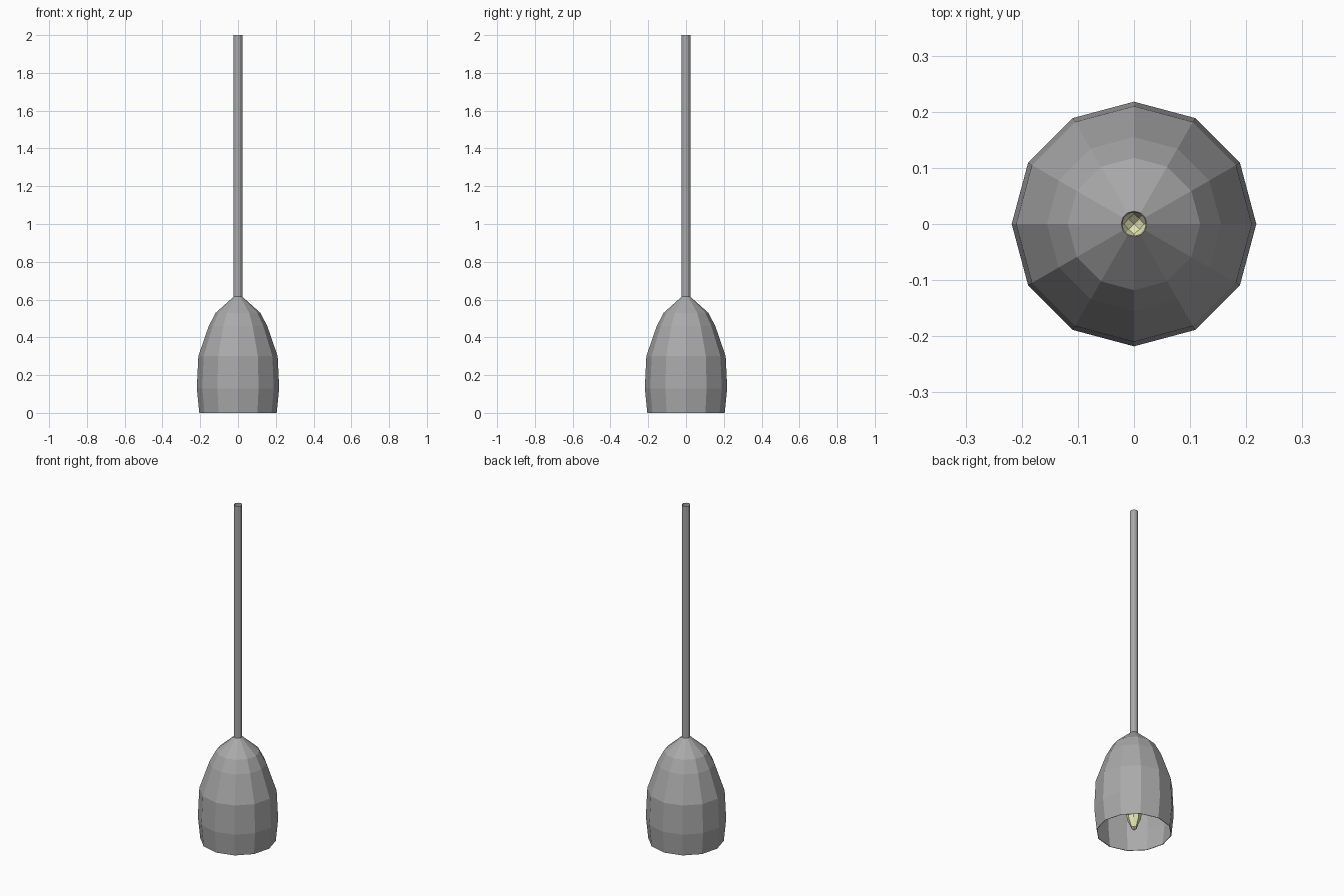
import bpy, bmesh, math

if "Cube" in bpy.data.objects:
    bpy.data.objects.remove(bpy.data.objects["Cube"])

def lathe(name, profile, sides, color):
    """Spin an (radius, z) profile around z; a zero radius becomes a pole."""
    bm = bmesh.new()
    rings = []
    for r, z in profile:
        n = sides if r > 0 else 1
        rings.append([bm.verts.new((r * math.cos(math.tau * i / sides),
                                    r * math.sin(math.tau * i / sides), z)) for i in range(n)])
    for a, b in zip(rings, rings[1:]):
        for i in range(sides):
            j = (i + 1) % sides
            quad = [a[i % len(a)], a[j % len(a)], b[j % len(b)], b[i % len(b)]]
            bm.faces.new(list(dict.fromkeys(quad)))
    # A pole is closed by quads: keep only every second spoke
    if len(rings[0]) == 1:
        for v in rings[1][1::2]:
            v.co.x *= 0.75
            v.co.y *= 0.75
        spokes = [bm.edges.get((rings[0][0], v)) for v in rings[1][0::2]]
        bmesh.ops.dissolve_edges(bm, edges=spokes, use_verts=False)
    mesh = bpy.data.meshes.new(name)
    bm.to_mesh(mesh)
    bm.free()
    mat = bpy.data.materials.new(name + "_color")
    mat.diffuse_color = (*color, 1)
    mat.use_nodes = True
    mat.node_tree.nodes["Principled BSDF"].inputs["Base Color"].default_value = mat.diffuse_color
    mesh.materials.append(mat)
    obj = bpy.data.objects.new(name, mesh)
    bpy.context.collection.objects.link(obj)
    return obj

DARK_GREY = (0.4, 0.4, 0.4)
PALE_YELLOW = (0.78, 0.8, 0.46)

# Faceted bell shade with a thin wall, open at the bottom and at the rod
shade = lathe("shade", [(0.205, 0), (0.218, 0.13), (0.21, 0.30),
                        (0.155, 0.46), (0.118, 0.53), (0.023, 0.615)], 12, DARK_GREY)
wall = shade.modifiers.new("wall", 'SOLIDIFY')
wall.thickness = 0.003
wall.offset = -1

# Hollow hanging rod
lathe("rod", [(0.023, 0.612), (0.023, 2.0)], 12, DARK_GREY)

# Pointed bulb inside the shade, open at its upper end
lathe("bulb", [(0, 0.012), (0.018, 0.028), (0.036, 0.075), (0.044, 0.13),
               (0.045, 0.18), (0.036, 0.26), (0.026, 0.33)], 8, PALE_YELLOW)
